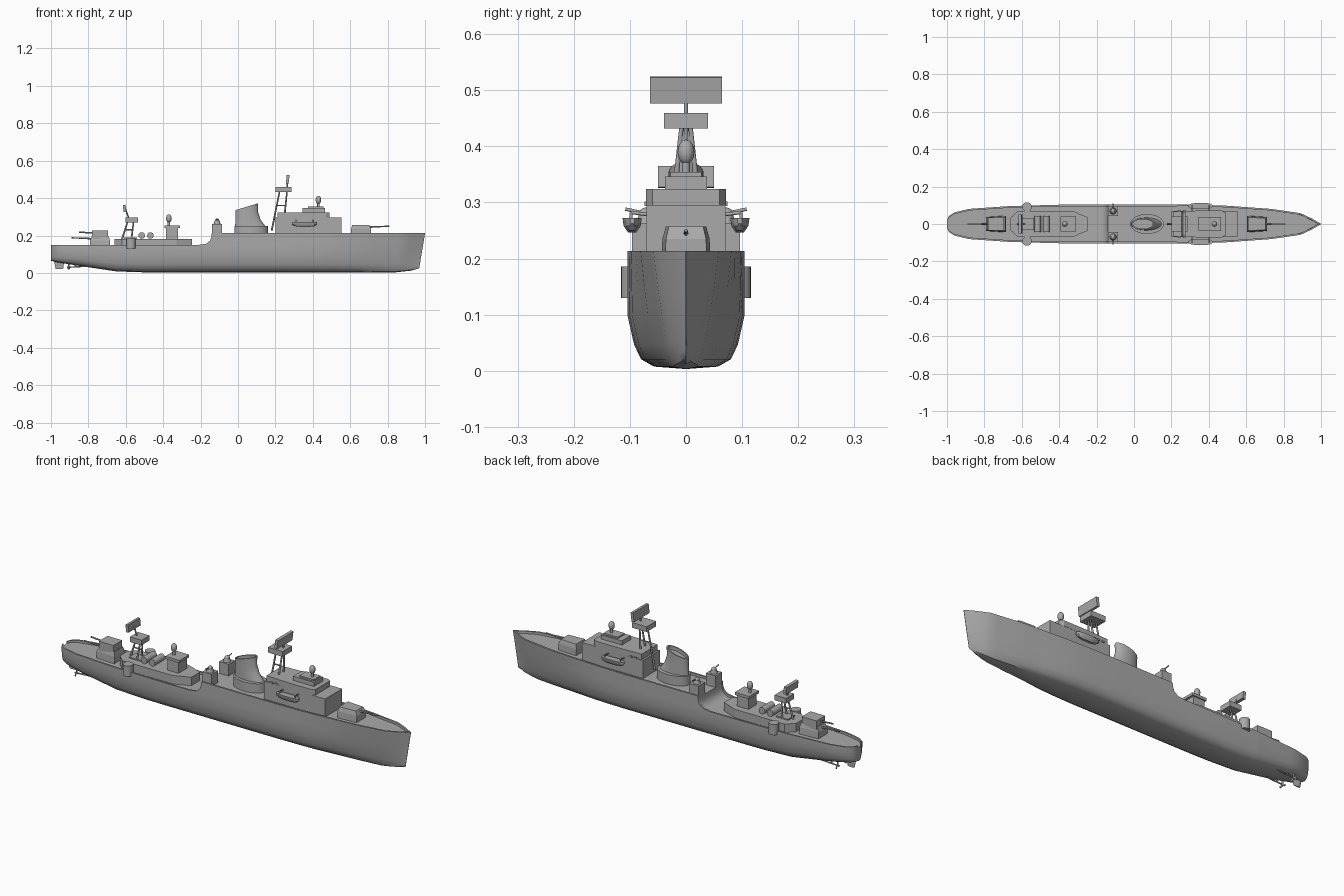
import bpy, bmesh, math
from mathutils import Vector

if "Cube" in bpy.data.objects:
    bpy.data.objects.remove(bpy.data.objects["Cube"])

grey = bpy.data.materials.new("warship grey")
grey.use_nodes = True
grey.diffuse_color = (0.4, 0.4, 0.4, 1)
grey.node_tree.nodes["Principled BSDF"].inputs["Base Color"].default_value = (0.4, 0.4, 0.4, 1)


def finish(name, bm, smooth=False):
    bmesh.ops.recalc_face_normals(bm, faces=bm.faces)
    mesh = bpy.data.meshes.new(name)
    bm.to_mesh(mesh)
    bm.free()
    mesh.materials.append(grey)
    ob = bpy.data.objects.new(name, mesh)
    bpy.context.collection.objects.link(ob)
    if smooth:
        bpy.ops.object.select_all(action='DESELECT')
        ob.select_set(True)
        bpy.context.view_layer.objects.active = ob
        bpy.ops.object.shade_smooth_by_angle(angle=math.radians(35))
    return ob


def loft(name, rings, smooth=False):
    """Skin a list of equal closed rings and cap both ends."""
    bm = bmesh.new()
    rows = [[bm.verts.new(p) for p in ring] for ring in rings]
    n = len(rows[0])
    for a, b in zip(rows, rows[1:]):
        for i in range(n):
            j = (i + 1) % n
            bm.faces.new((a[i], a[j], b[j], b[i]))
    bm.faces.new(rows[0])
    bm.faces.new(rows[-1])
    bmesh.ops.remove_doubles(bm, verts=bm.verts, dist=0.0002)
    return finish(name, bm, smooth)


def prism(name, outline, z0, z1):
    """Upright block; the outline lists the +y half from back to front."""
    ring = outline + [(x, -y) for x, y in reversed(outline)]
    return loft(name, [[(x, y, z) for x, y in ring] for z in (z0, z1)])


def box(name, x, y, z, tilt=0):
    bm = bmesh.new()
    bmesh.ops.create_cube(bm, size=1)
    ob = finish(name, bm)
    ob.location = [(a + b) / 2 for a, b in (x, y, z)]
    ob.scale = [b - a for a, b in (x, y, z)]
    ob.rotation_euler.y = tilt
    return ob


def rod(name, a, b, r, r2=None, sides=12):
    a, b = Vector(a), Vector(b)
    bm = bmesh.new()
    bmesh.ops.create_cone(bm, cap_ends=True, segments=sides, radius1=r,
                          radius2=r if r2 is None else r2, depth=(b - a).length)
    ob = finish(name, bm, True)
    ob.location = (a + b) / 2
    ob.rotation_euler = (b - a).to_track_quat('Z', 'Y').to_euler()
    return ob


def ball(name, centre, size):
    bm = bmesh.new()
    bmesh.ops.create_uvsphere(bm, u_segments=16, v_segments=10, radius=1)
    ob = finish(name, bm, True)
    ob.location, ob.scale = centre, size


def lerp(table, x):
    for (x0, v0), (x1, v1) in zip(table, table[1:]):
        if x <= x1:
            return v0 + (v1 - v0) * (x - x0) / (x1 - x0)
    return table[-1][1]


# Hull: lofted cross-sections with bulwark and recessed deck
beam = [(-1, .02), (-.99, .042), (-.96, .062), (-.88, .081), (-.66, .096), (-.4, .103), (.3, .104),
        (.49, .098), (.73, .081), (.89, .058), (.95, .03), (1, .001)]
keel = [(-1, .065), (-.97, .057), (-.85, .038), (-.65, .008), (-.5, .003), (.85, .003), (.95, .012), (1, .025)]
sheer = [(-1, .15), (-.21, .15), (-.17, .156), (-.15, .172), (-.143, .19), (-.14, .213), (1, .213)]
levels = (0, .03, .12, .3, .65, 1)
full = (0, .55, .77, .89, 1, 1)
fine = (0, .3, .42, .54, .7, .85)
xs = sorted({p[0] for t in (beam, keel, sheer) for p in t} | {-.3, 0, .15, .4, .6, .66, .8, .85, .92, .98})
rings = []
for x in xs:
    b, k, top = lerp(beam, x), lerp(keel, x), lerp(sheer, x)
    t = min(1, max(0, (x - .45) / .5))
    half = [(b * (f + (g - f) * t), k + h * (.148 - k)) for h, f, g in zip(levels, full, fine)]
    inner = max(b - .009, 0)
    half += [(b, top), (inner, top), (inner, top - .012), (0, top - .012)]
    rake = .035 * max(0, (x - .8) / .2)
    ring = [(x - rake * (1 - z / .213), y, z) for y, z in half]
    rings.append(ring + [(px, -y, z) for px, y, z in ring[-2:0:-1]])
loft("hull", rings, True)

# Bridge superstructure
prism("bridge_lower", [(.2, .07), (.553, .07)], .195, .295)
prism("bridge_upper", [(.21, .066), (.33, .071), (.47, .071), (.49, .06)], .295, .324)
prism("bridge_roof_house", [(.345, .037), (.465, .037)], .32, .346)
prism("bridge_roof_step", [(.375, .028), (.457, .028)], .346, .354)
for s in (-1, 1):
    for x in (.235, .262):
        box("bridge_window", (x, x + .014), (s * .071 - .003, s * .071 + .003), (.294, .302))
    # Ship's boats under davits
    rings = []
    for x, w, z in ((.29, .004, .262), (.305, .013, .25), (.335, .017, .246),
                    (.385, .017, .246), (.41, .012, .25), (.42, .004, .262)):
        rings.append([(x, s * .096 + w * dy, zz) for dy, zz in
                      ((-1, .272), (-.9, .258), (-.4, z), (.4, z), (.9, .258), (1, .272))])
    loft("ships_boat", rings, True)
    for x in (.31, .4):
        rod("davit_post", (x, s * .066, .278), (x, s * .098, .282), .003)
        rod("davit_fall", (x, s * .098, .282), (x, s * .098, .262), .003)

# Fire directors with oval heads
for x, z, in ((.43, .354), (-.37, .255)):
    rod("director_stem", (x, 0, z - .005), (x, 0, z + .025), .007)
    ball("director_head", (x, 0, z + .036), (.015, .015, .022))

# Funnel on an oval base
def oval(cx, rx, ry, z, slope=0):
    angles = [i * math.tau / 32 for i in range(32)]
    return [(cx + rx * math.cos(a), ry * math.sin(a), z + slope * rx * math.cos(a)) for a in angles]

loft("funnel_base", [oval(.07, .09, .053, z) for z in (.195, .25)], True)
loft("funnel", [oval(.066, .082, .034, .248), oval(.054, .067, .032, .28, .05),
                oval(.047, .06, .031, .315, .18), oval(.047, .061, .031, .354, .3),
                oval(.047, .053, .025, .354, .3), oval(.047, .053, .025, .335, .3)], True)

# Gun turrets, one facing each way
for name, cx, d, z in (("fore", .66, 1, .2), ("aft", -.74, -1, .138)):
    def ring(back, front, w, h):
        return [(cx + d * x, y, z + h) for x, y in ((back, w), (front, w * .85), (front, -w * .85), (back, -w))]
    loft(name + "_gun_house", [ring(-.055, .052, .044, 0), ring(-.055, .052, .042, .035),
                               ring(-.05, .042, .036, .057)])
    rod(name + "_gun_barrel", (cx + d * .04, 0, z + .045), (cx + d * .15, 0, z + .05), .0045, .003)
box("aft_gun_upper_house", (-.78, -.695), (-.036, .036), (.18, .228))
rod("aft_gun_upper_barrel", (-.77, 0, .213), (-.85, 0, .218), .004)

# Aft deckhouse
prism("aft_deckhouse", [(-.66, .033), (-.62, .07), (-.33, .07), (-.245, .035)], .135, .182)
prism("aft_director_tower", [(-.385, .034), (-.32, .034)], .18, .245)
prism("aft_director_cap", [(-.393, .04), (-.31, .04)], .24, .254)
for x in (-.515, -.468):
    rod("torpedo_drum", (x, -.042, .2), (x, .042, .2), .0175, sides=20)
box("aft_mast_plinth", (-.61, -.54), (-.028, .028), (.18, .188))
for s in (-1, 1):
    rod("side_sponson", (-.572, s * .091, .13), (-.572, s * .091, .186), .025, sides=20)

# Light guns amidships
for s in (-1, 1):
    y = s * .07
    box("light_gun_stand", (-.14, -.085), (y - .026, y + .026), (.19, .262))
    rod("light_gun_mount", (-.112, y, .26), (-.112, y, .278), .019, .014)
    ball("light_gun_shield", (-.112, y, .28), (.012, .014, .011))
    rod("light_gun_barrel", (-.112, y, .28), (-.112, s * .108, .288), .003)

# Lattice masts with radar boxes
for name, legs, brace in (
        ("main_mast", (((.18, .0, .225), (.222, 0, .435)), ((.25, -.02, .32), (.262, -.008, .435)),
                       ((.25, .02, .32), (.262, .008, .435))), ((.207, 0, .36), (.255, 0, .36))),
        ("aft_mast", (((-.62, 0, .18), (-.59, 0, .275)), ((-.57, -.02, .18), (-.558, -.008, .275)),
                      ((-.57, .02, .18), (-.558, .008, .275))), ((-.603, 0, .23), (-.563, 0, .23)))):
    for a, b in legs:
        rod(name + "_leg", a, b, .005, .004)
    rod(name + "_brace", *brace, .0035)
box("main_radar_box", (.2, .285), (-.039, .039), (.432, .459))
rod("main_radar_post", (.262, 0, .455), (.266, 0, .5), .004)
box("main_radar_panel", (.258, .273), (-.064, .064), (.477, .524), .12)
box("aft_radar_box", (-.602, -.535), (-.033, .033), (.27, .297))
rod("aft_radar_post", (-.585, 0, .295), (-.603, 0, .345), .004)
box("aft_radar_panel", (-.614, -.599), (-.05, .05), (.326, .364), -.12)

# Rudder, shafts and propellers
loft("rudder", [[(x, y, z) for x, y in ((a, 0), (a + .012, .004), (b, 0), (a + .012, -.004))]
                for z, a, b in ((.022, -.975, -.935), (.07, -.985, -.928))])
for s in (-1, 1):
    y = s * .04
    rod("propeller_shaft", (-.915, y, .03), (-.68, y, .042), .0035)
    rod("shaft_strut", (-.87, y, .032), (-.87, y * .8, .065), .003)
    for i in range(3):
        a = math.tau * i / 3 + math.pi / 2
        blade = box("propeller_blade", (-.908, -.903), (-.004, .004), (-.009, .009))
        blade.location = (-.905, y + .01 * math.cos(a), .03 + .01 * math.sin(a))
        blade.rotation_euler = (a - math.pi / 2, 0, .4)
